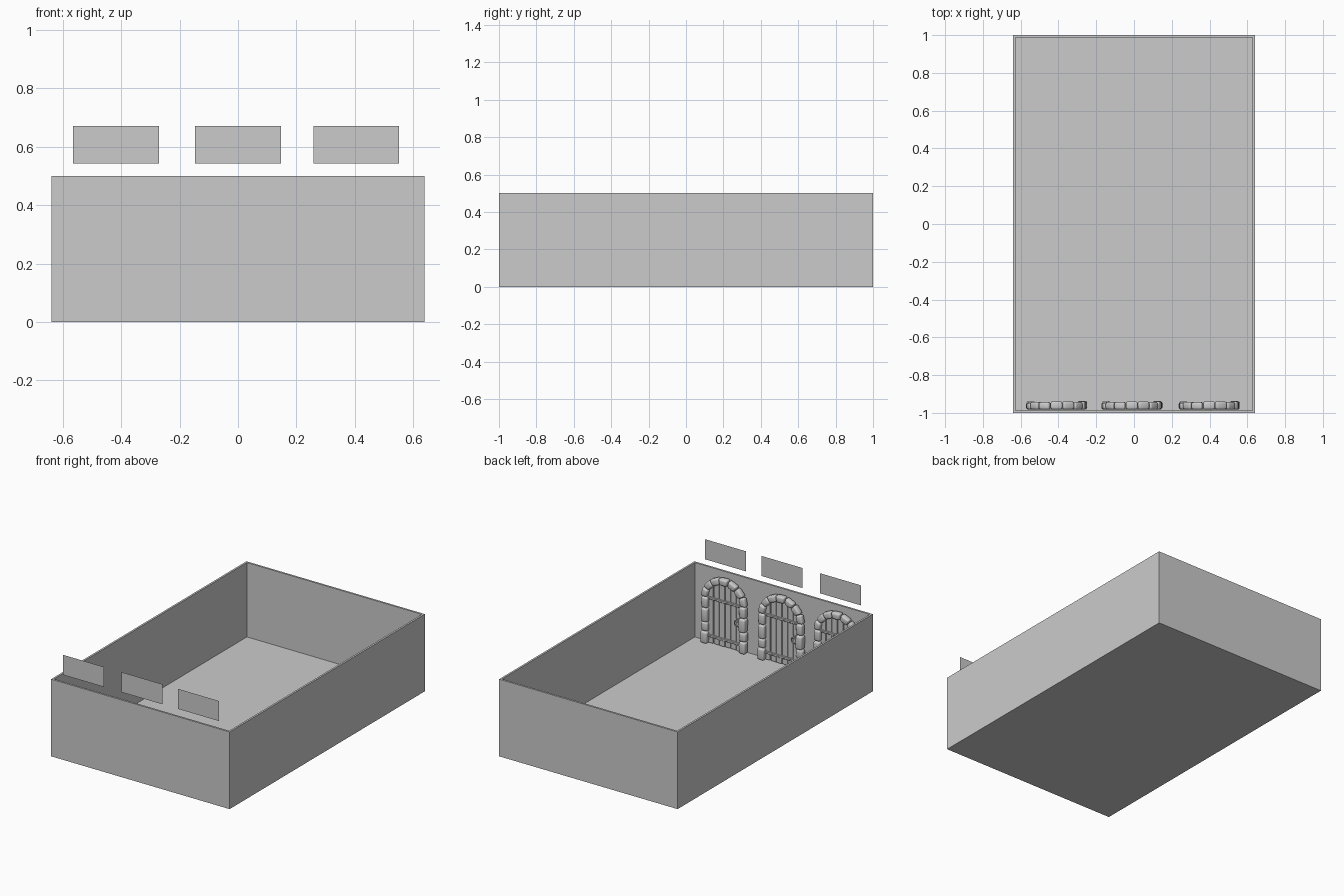
import bpy, bmesh, math, random
from mathutils import Matrix, Vector

cube = bpy.data.objects.get("Cube")
if cube:
    bpy.data.objects.remove(cube, do_unlink=True)
random.seed(4)

grey = bpy.data.materials.new("plain_grey")
GREY = (0.6, 0.6, 0.6, 1)
grey.diffuse_color = GREY
grey.use_nodes = True
grey.node_tree.nodes["Principled BSDF"].inputs["Base Color"].default_value = GREY

W, L, H, T = 1.28, 2.0, 0.5, 0.018
WALL = -L / 2 + T


def block(bm, centre, size, angle=0):
    """Box of the given size, turned in the plane of the wall."""
    mat = (Matrix.Translation(centre) @ Matrix.Rotation(angle, 4, 'Y')
           @ Matrix.Diagonal((*size, 1)))
    return bmesh.ops.create_cube(bm, size=1, matrix=mat)["verts"]


def make_mesh(name, bm):
    bmesh.ops.recalc_face_normals(bm, faces=bm.faces)
    mesh = bpy.data.meshes.new(name)
    bm.to_mesh(mesh)
    bm.free()
    mesh.materials.append(grey)
    return mesh


def place(name, mesh, x=0, bevel=0, segments=2):
    ob = bpy.data.objects.new(name, mesh)
    bpy.context.collection.objects.link(ob)
    ob.location.x = x
    if bevel:
        mod = ob.modifiers.new("rounded_edges", 'BEVEL')
        mod.width, mod.segments = bevel, segments
    return ob


# Open tray: outer box with its top face inset and pushed down to the floor
bm = bmesh.new()
block(bm, (0, 0, H / 2), (W, L, H))
top = max(bm.faces, key=lambda f: f.calc_center_median().z)
bmesh.ops.inset_region(bm, faces=[top], thickness=T)
pit = bmesh.ops.extrude_face_region(bm, geom=[top])["geom"]
bmesh.ops.delete(bm, geom=[top], context='FACES_ONLY')
for v in pit:
    if isinstance(v, bmesh.types.BMVert):
        v.co.z = T
place("room_box", make_mesh("room_box", bm))

# Shape shared by the doors: straight sides below an elliptical arch
SPRING, RX, RZ, STONE = 0.32, 0.136, 0.125, 0.046

# Stone surround: jamb stones on both sides and wedge stones over the arch
bm = bmesh.new()
for side in (-1, 1):
    z = T
    for share in (0.26, 0.2, 0.3, 0.24):
        h = share * (SPRING - T)
        depth = random.uniform(0.038, 0.046)
        block(bm, (side * (RX + random.uniform(-0.002, 0.002)), WALL + depth / 2, z + h / 2),
              (STONE + random.uniform(-0.005, 0.003), depth, h - 0.003),
              random.uniform(-0.04, 0.04))
        z += h
N = 7
for i in range(N):
    a = math.pi * (i + 0.5) / N
    depth = random.uniform(0.034, 0.044)
    tangent = Vector((-RX * math.sin(a), 0, RZ * math.cos(a)))
    verts = block(bm, (0, 0, 0), (tangent.length * math.pi / N - 0.003, depth, STONE - 0.004))
    for v in verts:
        v.co.x *= 1.14 if v.co.z < 0 else 0.86
    turn = math.atan2(-tangent.z, tangent.x)
    # wedge: wide end outwards
    mat = (Matrix.Translation((RX * math.cos(a), WALL + depth / 2, SPRING + RZ * math.sin(a)))
           @ Matrix.Rotation(turn + random.uniform(-0.05, 0.05), 4, 'Y'))
    bmesh.ops.transform(bm, matrix=mat, verts=verts)
surround = make_mesh("stone_surround", bm)
surround.shade_smooth()

# Upright planks with tops that follow the arch
bm = bmesh.new()
PLANKS, INNER = 6, RX - 0.012
step = 2 * INNER / PLANKS
for i in range(PLANKS):
    x = -INNER + (i + 0.5) * step
    depth = random.uniform(0.016, 0.022)
    for v in block(bm, (x, WALL + depth / 2, T), (step - 0.003, depth, 0.1)):
        if v.co.z > T:
            v.co.z = SPRING + RZ * math.sqrt(max(0, 1 - (v.co.x / RX) ** 2))
        else:
            v.co.z = T + 0.004
planks = make_mesh("door_planks", bm)

# Iron straps, rivets, lock plate and ring handle
bm = bmesh.new()
for z in (0.07, 0.315):
    block(bm, (0, WALL + 0.013, z), (2 * INNER, 0.026, 0.016))
    for i in range(PLANKS):
        block(bm, (-INNER + (i + 0.5) * step, WALL + 0.015, z), (0.008, 0.03, 0.008), math.pi / 4)
HX, HZ = -0.095, 0.205
block(bm, (HX, WALL + 0.012, HZ + 0.005), (0.022, 0.026, 0.05))
block(bm, (HX, WALL + 0.019, HZ + 0.016), (0.012, 0.03, 0.012))
straps = make_mesh("door_straps", bm)

bm = bmesh.new()
RINGS, SIDES, R, r = 16, 6, 0.017, 0.004
loops = []
for i in range(RINGS):
    a = math.tau * i / RINGS
    loops.append([bm.verts.new((HX + (R + r * math.cos(b)) * math.cos(a),
                                WALL + 0.031 + r * math.sin(b),
                                HZ + (R + r * math.cos(b)) * math.sin(a)))
                  for b in (math.tau * j / SIDES for j in range(SIDES))])
for i in range(RINGS):
    p, q = loops[i], loops[(i + 1) % RINGS]
    for j in range(SIDES):
        k = (j + 1) % SIDES
        bm.faces.new((p[j], q[j], q[k], p[k]))
ring = make_mesh("ring_handle", bm)
ring.shade_smooth()

for name, x in (("left", 0.397), ("middle", -0.012), ("right", -0.411)):
    place(name + "_stone_surround", surround, x, 0.011, 3)
    place(name + "_door_planks", planks, x, 0.004, 2)
    place(name + "_door_straps", straps, x, 0.002, 1)
    place(name + "_ring_handle", ring, x)

# Flat blank signs floating above the front wall
bm = bmesh.new()
corners = [(-1, 0.542), (1, 0.542), (1, 0.672), (-1, 0.672)]
bm.faces.new([bm.verts.new((s * 0.147, -0.985, z)) for s, z in corners])
sign = make_mesh("blank_sign", bm)
for name, x in (("left", 0.405), ("middle", 0), ("right", -0.418)):
    place(name + "_blank_sign", sign, x)
